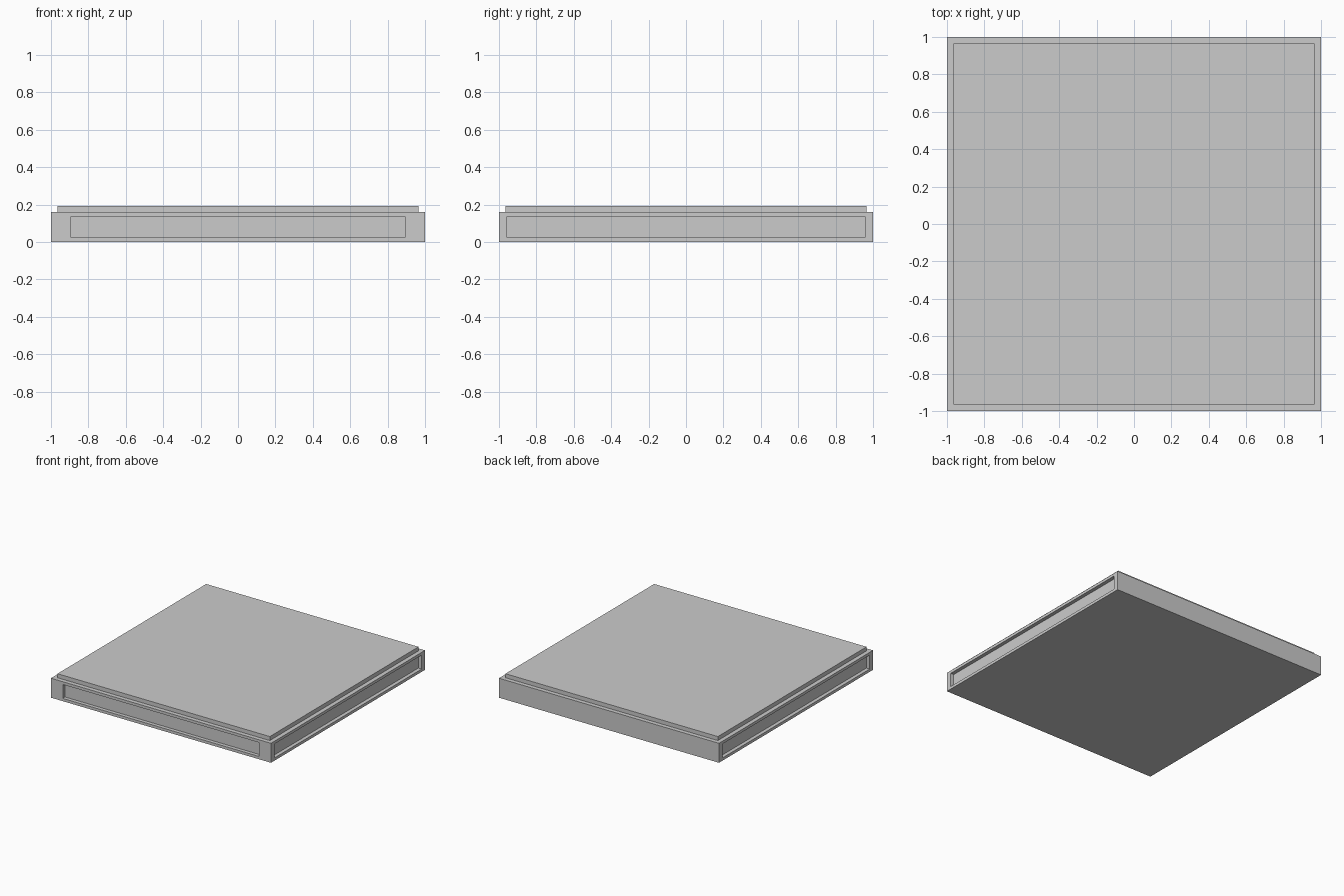
import bpy, bmesh
from mathutils import Vector, Matrix

if "Cube" in bpy.data.objects:
    bpy.data.objects.remove(bpy.data.objects["Cube"])

BASE_H, TOP_H = 0.16, 0.193
DEPTH = 0.03

bm = bmesh.new()
bmesh.ops.create_cube(bm, size=1, matrix=Matrix.Translation((0, 0, BASE_H / 2)) @ Matrix.Diagonal((2, 2, BASE_H, 1)))


def side_face(direction):
    bm.normal_update()
    d = Vector(direction)
    return max(bm.faces, key=lambda f: (f.normal.dot(d) > 0.99) * f.calc_area())


def step_face(direction, rim, offset, axis=None, half_length=None):
    """Inset a side, optionally set the panel's half length, then push or pull it."""
    face = side_face(direction)
    bmesh.ops.inset_individual(bm, faces=[face], thickness=rim, use_even_offset=True)
    if axis is not None:
        for v in face.verts:
            v.co[axis] = half_length if v.co[axis] > 0 else -half_length
    bmesh.ops.inset_individual(bm, faces=[face], thickness=0)
    for v in face.verts:
        v.co += Vector(direction) * offset


# Recessed panels on the front and both sides; the back stays plain
step_face((0, -1, 0), 0.023, -DEPTH, 0, 0.892)
for sx in (-1, 1):
    step_face((sx, 0, 0), 0.023, -DEPTH, 1, 0.957)

# Raised top slab
step_face((0, 0, 1), 0.035, TOP_H - BASE_H)

bmesh.ops.recalc_face_normals(bm, faces=bm.faces)
mesh = bpy.data.meshes.new("panelled_platform")
bm.to_mesh(mesh)
bm.free()
bpy.context.collection.objects.link(bpy.data.objects.new("panelled_platform", mesh))
